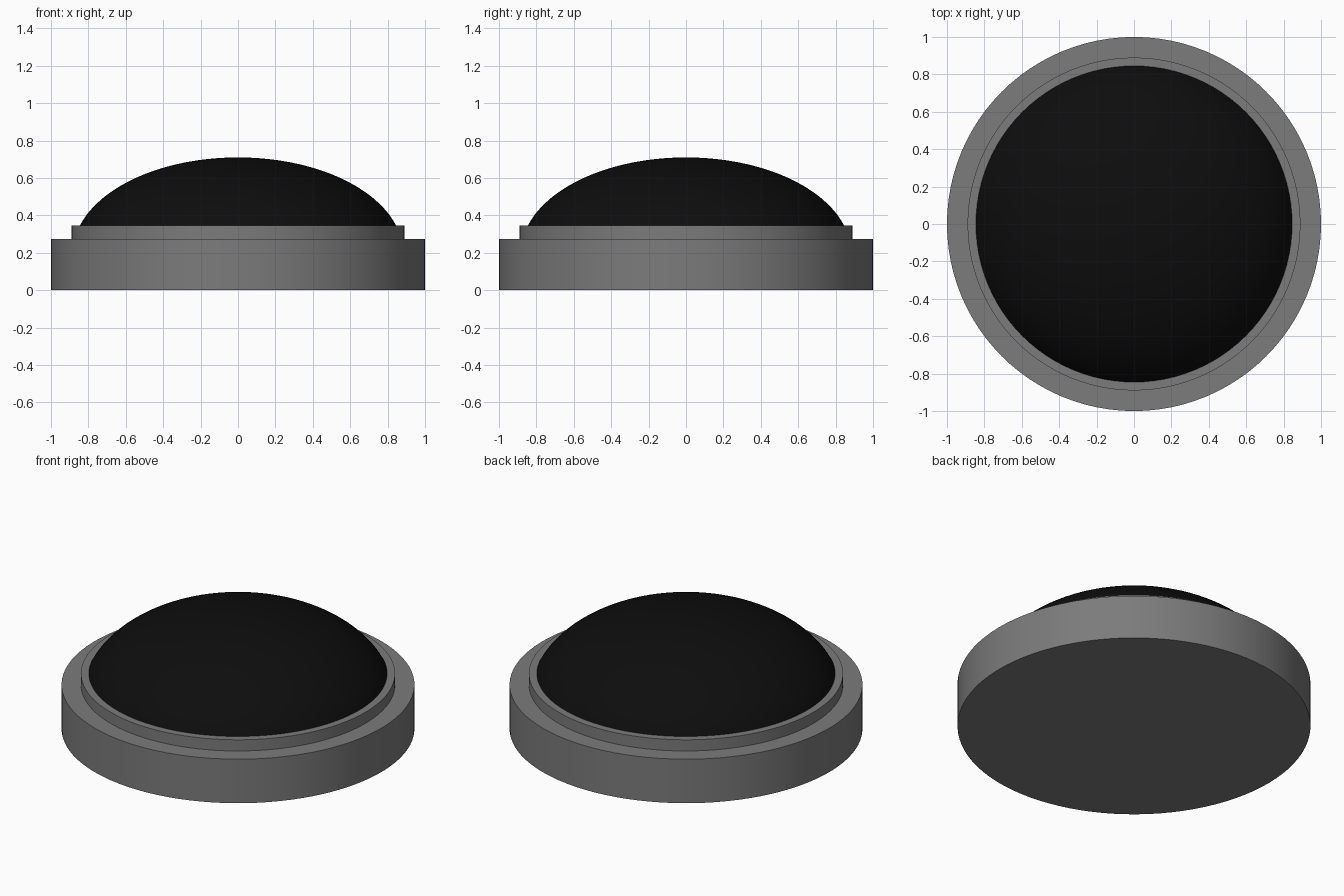
import bpy
import math

cube = bpy.data.objects.get("Cube")
if cube:
    bpy.data.objects.remove(cube, do_unlink=True)

SEGMENTS = 96


def material(name, value):
    mat = bpy.data.materials.new(name)
    mat.use_nodes = True
    colour = (value, value, value, 1)
    mat.diffuse_color = colour
    mat.node_tree.nodes["Principled BSDF"].inputs["Base Color"].default_value = colour
    return mat


def lathe(name, profile, mat):
    """Spin an (r, z) profile that starts and ends on the axis."""
    verts, rings = [], []
    for r, z in profile:
        count = 1 if r == 0 else SEGMENTS
        rings.append([len(verts) + i for i in range(count)])
        for i in range(count):
            a = math.tau * i / SEGMENTS
            verts.append((r * math.cos(a), r * math.sin(a), z))
    faces = []
    for low, high in zip(rings, rings[1:]):
        for i in range(SEGMENTS):
            j = (i + 1) % SEGMENTS
            if len(low) == 1:
                faces.append((low[0], high[j], high[i]))
            elif len(high) == 1:
                faces.append((low[i], low[j], high[0]))
            else:
                faces.append((low[i], low[j], high[j], high[i]))
    mesh = bpy.data.meshes.new(name)
    mesh.from_pydata(verts, [], faces)
    mesh.materials.append(mat)
    obj = bpy.data.objects.new(name, mesh)
    bpy.context.collection.objects.link(obj)
    bpy.ops.object.select_all(action="DESELECT")
    obj.select_set(True)
    bpy.context.view_layer.objects.active = obj
    bpy.ops.object.shade_smooth_by_angle(angle=math.radians(30))
    return obj


grey = material("mid grey", 0.2)
black = material("black", 0.004)

# Wide base disc with the narrower collar stepped on top
lathe("stepped_base",
      [(0, 0), (1, 0), (1, 0.275), (0.89, 0.275), (0.89, 0.345), (0, 0.345)], grey)

# Flattened dome rising out of the collar
CENTRE, RADIUS, HEIGHT, STEPS = 0.2, 0.882, 0.51, 28
start = math.asin((0.335 - CENTRE) / HEIGHT)
angles = [start + (math.pi / 2 - start) * i / STEPS for i in range(STEPS)]
dome = [(RADIUS * math.cos(a), CENTRE + HEIGHT * math.sin(a)) for a in angles]
lathe("dome", [(0, 0.335)] + dome + [(0, CENTRE + HEIGHT)], black)
